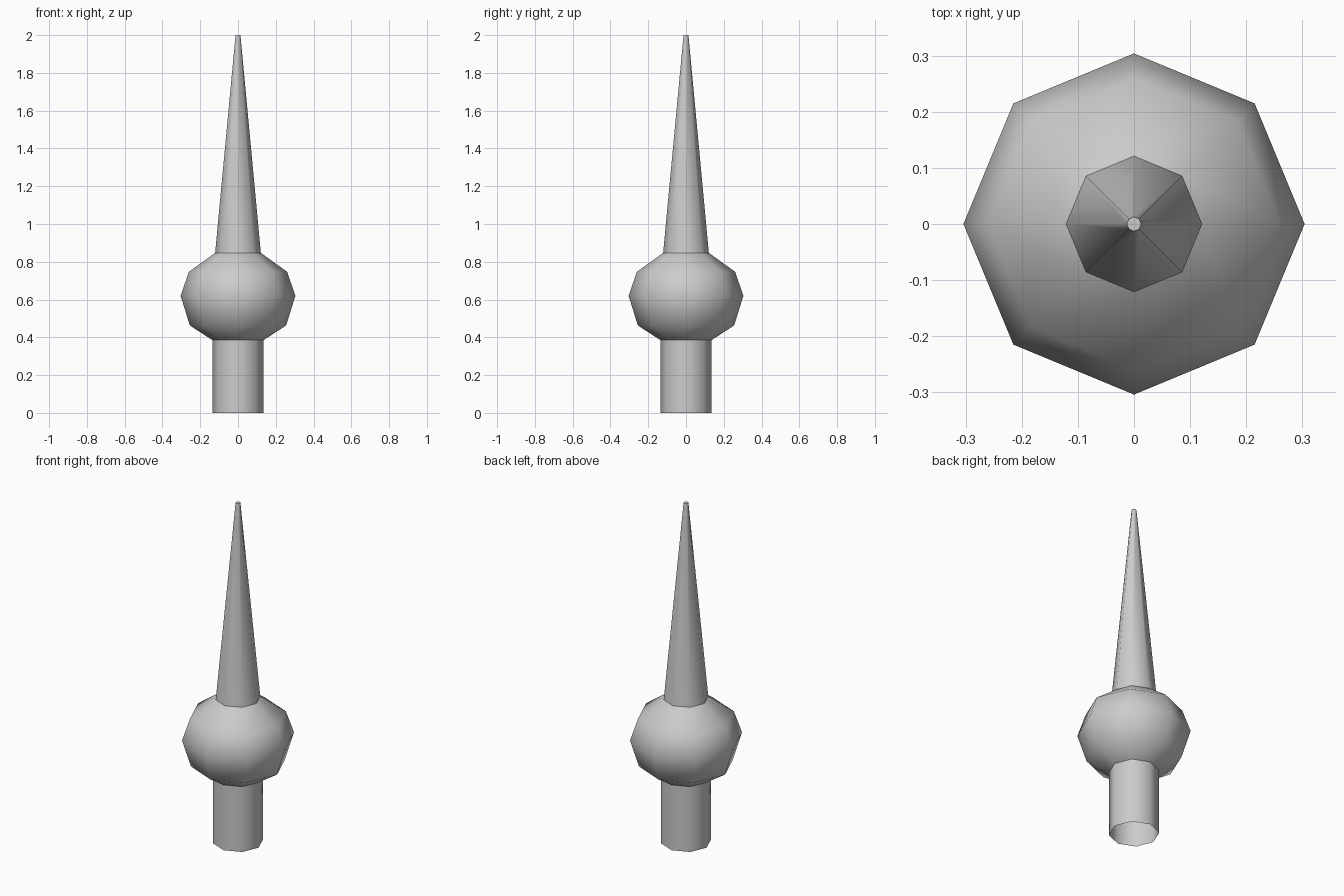
import bpy, bmesh, math

cube = bpy.data.objects.get("Cube")
if cube:
    bpy.data.objects.remove(cube, do_unlink=True)

SIDES = 8

stone = bpy.data.materials.new("light_grey")
stone.use_nodes = True
grey = (0.6, 0.6, 0.6, 1.0)
stone.diffuse_color = grey
stone.node_tree.nodes["Principled BSDF"].inputs["Base Color"].default_value = grey


def turned_part(name, profile, cap_top=False):
    """Spin a (radius, height) profile into an eight-sided part."""
    bm = bmesh.new()
    rings = []
    for radius, z in profile:
        angles = [math.tau * i / SIDES for i in range(SIDES)]
        rings.append([bm.verts.new((radius * math.cos(a), radius * math.sin(a), z))
                      for a in angles])
    for low, high in zip(rings, rings[1:]):
        for i in range(SIDES):
            j = (i + 1) % SIDES
            bm.faces.new((low[i], low[j], high[j], high[i]))
    if cap_top:
        bm.faces.new(rings[-1])
    mesh = bpy.data.meshes.new(name)
    bm.to_mesh(mesh)
    bm.free()
    mesh.materials.append(stone)
    obj = bpy.data.objects.new(name, mesh)
    bpy.context.collection.objects.link(obj)
    bpy.ops.object.select_all(action="DESELECT")
    obj.select_set(True)
    bpy.context.view_layer.objects.active = obj
    bpy.ops.object.shade_smooth_by_angle(angle=math.radians(50))
    return obj


# Hollow shaft, open underneath
turned_part("shaft", [(0.135, 0), (0.135, 0.385)])

# Rounded bulb
turned_part("bulb", [(0.135, 0.385), (0.255, 0.463), (0.304, 0.62),
                     (0.26, 0.747), (0.121, 0.847)])

# Tapering spire with a small flat tip
turned_part("spire", [(0.121, 0.847), (0.013, 2)], cap_top=True)
